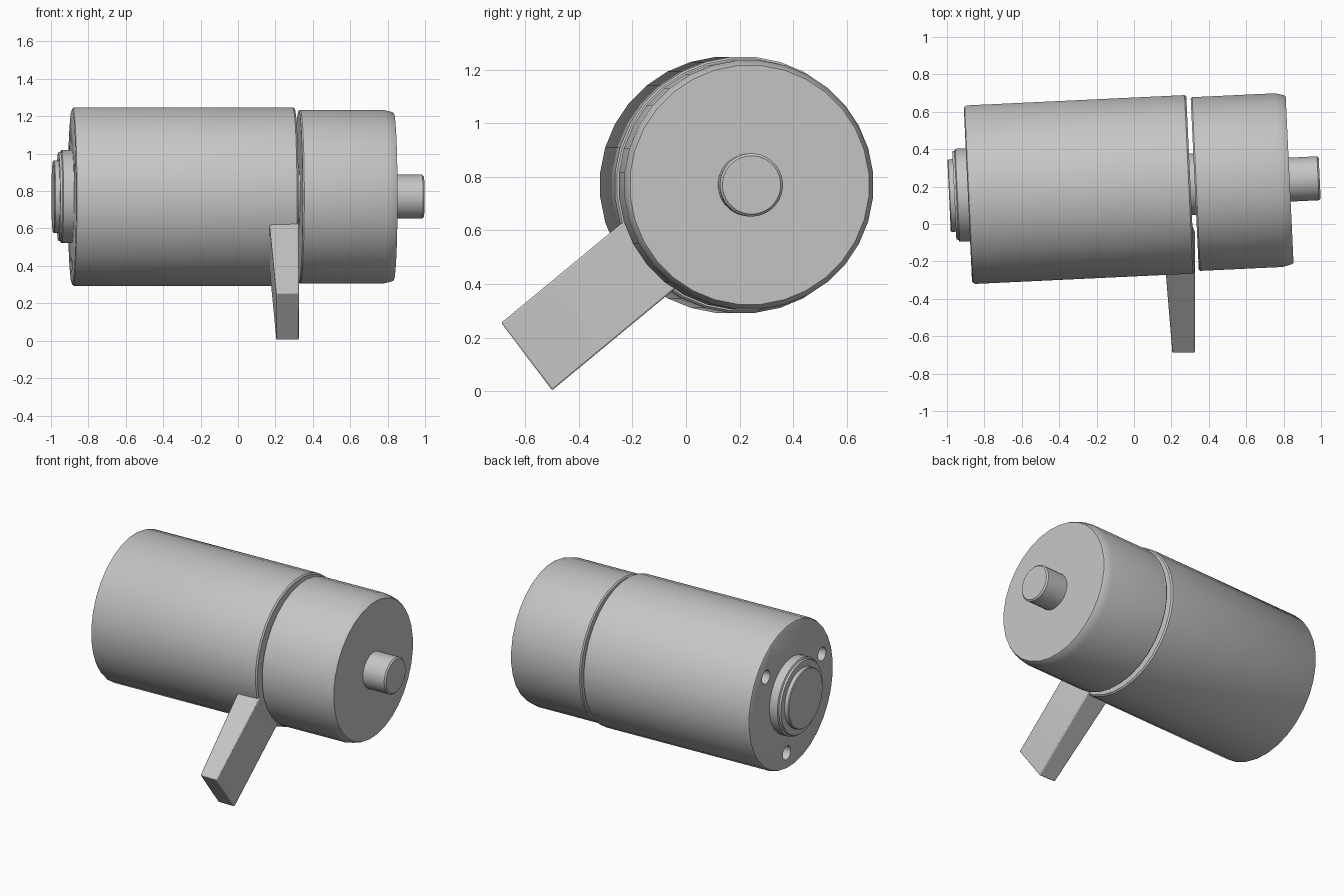
import bpy, bmesh, math
from mathutils import Matrix, Vector

cube = bpy.data.objects.get("Cube")
if cube:
    bpy.data.objects.remove(cube)

SIDES = 32
# The main axis runs along x, turned slightly about z
AXIS = Matrix.Translation((0, 0.198, 0.77)) @ Matrix.Rotation(math.radians(2.7), 4, 'Z')

grey = bpy.data.materials.new("plain grey")
grey.use_nodes = True
colour = (0.56, 0.56, 0.56, 1)
grey.diffuse_color = colour
grey.node_tree.nodes["Principled BSDF"].inputs["Base Color"].default_value = colour


def finish(name, bm, matrix):
    bmesh.ops.recalc_face_normals(bm, faces=bm.faces)
    mesh = bpy.data.meshes.new(name)
    bm.to_mesh(mesh)
    bm.free()
    obj = bpy.data.objects.new(name, mesh)
    obj.matrix_world = matrix
    mesh.materials.append(grey)
    bpy.context.collection.objects.link(obj)
    return obj


def smooth(obj):
    bpy.ops.object.select_all(action='DESELECT')
    obj.select_set(True)
    bpy.context.view_layer.objects.active = obj
    bpy.ops.object.shade_smooth_by_angle(angle=math.radians(30))


def lathe(name, profile, sides=SIDES, y=0, z=0):
    """Closed solid turned about x from (position, radius) pairs."""
    bm = bmesh.new()
    rings = []
    for t, r in profile:
        angles = [2 * math.pi * (i + 0.5) / sides for i in range(sides)]
        rings.append([bm.verts.new((t, y + r * math.cos(a), z + r * math.sin(a))) for a in angles])
    for a, b in zip(rings, rings[1:]):
        for i in range(sides):
            j = (i + 1) % sides
            bm.faces.new((a[i], a[j], b[j], b[i]))
    bm.faces.new(rings[0])
    bm.faces.new(rings[-1])
    return finish(name, bm, AXIS)


# Main housing with three blind screw holes in its rear end
body = lathe("main_housing", [(-0.889, 0.464), (-0.884, 0.474), (-0.873, 0.48),
                              (0.293, 0.48), (0.302, 0.472)])
for k in range(3):
    a = math.radians(38.5 + 120 * k)
    cutter = lathe("hole_cutter", [(-1, 0.045), (-0.77, 0.045)], 20,
                   0.37 * math.cos(a), 0.37 * math.sin(a))
    cutter.hide_render = True
    cut = body.modifiers.new("screw_hole", 'BOOLEAN')
    cut.object = cutter
    cut.solver = 'EXACT'
    bpy.context.view_layer.objects.active = body
    bpy.ops.object.modifier_apply(modifier=cut.name)
    bpy.data.objects.remove(cutter)
smooth(body)

# Turned parts along the axis
turned = {
    "rear_flange": [(-0.88, 0.25), (-0.945, 0.25), (-0.95, 0.24), (-0.962, 0.236)],
    "rear_boss": [(-0.95, 0.195), (-0.985, 0.195), (-0.99, 0.19)],
    "neck": [(0.29, 0.165), (0.34, 0.165)],
    "end_cap": [(0.325, 0.46), (0.333, 0.467), (0.775, 0.467), (0.822, 0.455), (0.833, 0.448)],
    "output_shaft": [(0.82, 0.118), (0.985, 0.118), (0.994, 0.109)],
}
for name, profile in turned.items():
    smooth(lathe(name, profile))

# Slanted lever: tapered block from the tip into the housing
tip_top, tip_low = Vector((-0.69, 0.255)), Vector((-0.5, 0.003))
reach = Vector((0.52, 0.43))
sections = [(tip_top, tip_low, 0.205, 0.325),
            (tip_top + reach * 0.86, tip_low + reach * 0.89, 0.168, 0.325),
            (tip_top + reach, tip_low + reach, 0.168, 0.3)]
bm = bmesh.new()
loops = []
for top, low, x0, x1 in sections:
    corners = [(x0, *top), (x1, *top), (x1, *low), (x0, *low)]
    loops.append([bm.verts.new(c) for c in corners])
for a, b in zip(loops, loops[1:]):
    for i in range(4):
        j = (i + 1) % 4
        bm.faces.new((a[i], a[j], b[j], b[i]))
bm.faces.new(loops[0])
bm.faces.new(loops[-1])
lever = finish("lever", bm, Matrix.Identity(4))
bevel = lever.modifiers.new("soft_edges", 'BEVEL')
bevel.width = 0.006
bevel.segments = 2
smooth(lever)
